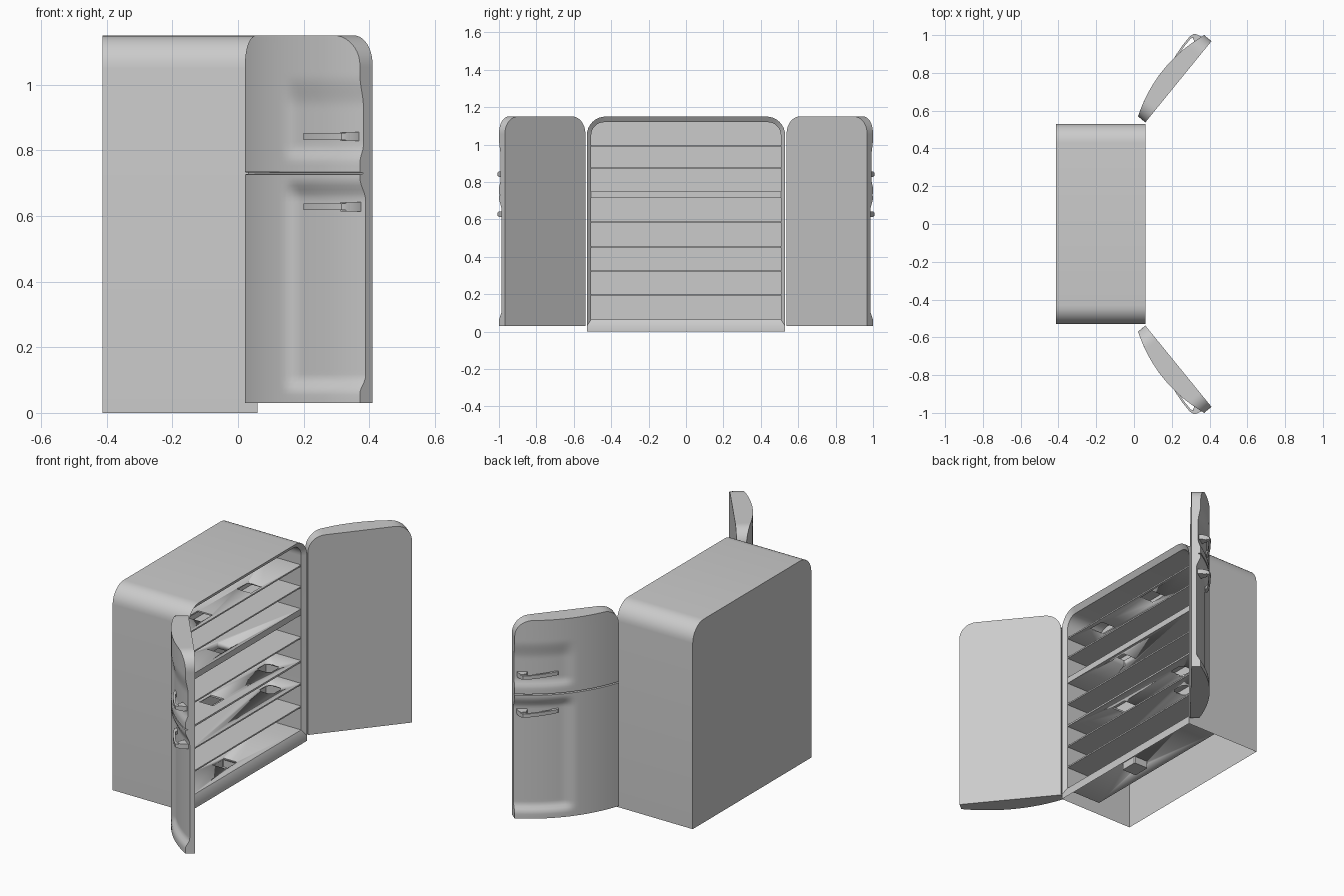
import bpy, bmesh, math
from mathutils import Vector

if "Cube" in bpy.data.objects:
    bpy.data.objects.remove(bpy.data.objects["Cube"])


def finish(bm, name, angle=35):
    bmesh.ops.remove_doubles(bm, verts=bm.verts, dist=1e-5)
    bmesh.ops.recalc_face_normals(bm, faces=bm.faces)
    me = bpy.data.meshes.new(name)
    bm.to_mesh(me)
    bm.free()
    ob = bpy.data.objects.new(name, me)
    bpy.context.collection.objects.link(ob)
    bpy.ops.object.select_all(action='DESELECT')
    ob.select_set(True)
    bpy.context.view_layer.objects.active = ob
    bpy.ops.object.shade_smooth_by_angle(angle=math.radians(angle))
    return ob


def prism(name, pts, lo, hi, place):
    """Extrude a closed 2D outline; place(a, b, h) maps it into space."""
    bm = bmesh.new()
    bot = [bm.verts.new(place(a, b, lo)) for a, b in pts]
    top = [bm.verts.new(place(a, b, hi)) for a, b in pts]
    bm.faces.new(bot)
    bm.faces.new(top)
    n = len(pts)
    for i in range(n):
        j = (i + 1) % n
        bm.faces.new((bot[i], bot[j], top[j], top[i]))
    return finish(bm, name)


def arch(x, w, z0, z1, r, n=8):
    """Outline with rounded top corners, first and last points at the bottom."""
    arc = [(w - r + r * math.cos(a), z1 - r + r * math.sin(a))
           for a in (i * math.pi / 2 / n for i in range(n + 1))]
    half = [(w, z0)] + arc
    return [Vector((x, y, z)) for y, z in half] + \
           [Vector((x, -y, z)) for y, z in reversed(half)]


# Cabinet: hollow outer shell, sloped opening rim and inner liner
W, H, X0, X1, XB = 0.53, 1.15, -0.413, 0.06, -0.18
bm = bmesh.new()
loops = [[bm.verts.new(p) for p in arch(*a)] for a in (
    (X0, W, 0, H, 0.1), (X1, W, 0, H, 0.1), (X1 - 0.02, 0.507, 0.065, 1.12, 0.07),
    (XB, 0.507, 0.065, 1.12, 0.07))]
for a, b in zip(loops, loops[1:]):
    for i in range(len(a) - 1):
        bm.faces.new((a[i], a[i + 1], b[i + 1], b[i]))
bm.faces.new(loops[0])
bm.faces.new(loops[3])
toe = [bm.verts.new((X1, s * W, 0.03)) for s in (1, -1)]
bm.faces.new((loops[1][0], loops[1][-1], toe[1], toe[0]))
bm.faces.new((toe[0], toe[1], loops[2][-1], loops[2][0]))
cabinet = finish(bm, "cabinet_shell")


# Shelves and floor, each with small chamfered openings
def chamfered(cx, cy, hx, hy, c):
    return [(cx + sx * x, cy + sy * y) for sx, sy, x, y in (
        (-1, -1, hx - c, hy), (1, -1, hx - c, hy), (1, -1, hx, hy - c), (1, 1, hx, hy - c),
        (1, 1, hx - c, hy), (-1, 1, hx - c, hy), (-1, 1, hx, hy - c), (-1, -1, hx, hy - c))]


def flat(a, b, h):
    return Vector((a, b, h))


def shelf(name, z0, z1, holes):
    ob = prism(name, [(XB, -0.507), (0.04, -0.507), (0.04, 0.507), (XB, 0.507)], z0, z1, flat)
    for i, (x, y, c) in enumerate(holes):
        cut = prism(name + "_cutter_%d" % i, chamfered(x, y, 0.045, 0.05, c),
                    z0 - 0.02, z1 + 0.02, flat)
        cut.hide_render = True
        cut.hide_set(True)
        m = ob.modifiers.new("opening", 'BOOLEAN')
        m.object = cut
        m.solver = 'EXACT'


shelf("liner_floor", 0.055, 0.065, [(-0.05, -0.05, 0.004)])
for k, (z0, z1, holes) in enumerate((
        (0.192, 0.2, []),
        (0.32, 0.328, [(-0.05, 0.36, 0.02)]),
        (0.447, 0.457, [(-0.05, 0.34, 0.02), (-0.06, -0.15, 0.004)]),
        (0.582, 0.59, []),
        (0.715, 0.75, [(-0.03, -0.12, 0.004)]),
        (0.869, 0.877, []),
        (0.99, 0.998, [(-0.02, 0.13, 0.004), (-0.03, -0.3, 0.004)]))):
    shelf("shelf_%d" % (k + 1), z0, z1, holes)

# Drain cup under the floor opening
bm = bmesh.new()
ring = [[bm.verts.new((x, y, z)) for x, y in chamfered(-0.05, -0.05, 0.045, 0.05, 0.004)]
        for z in (0.055, 0.015)]
for i in range(8):
    j = (i + 1) % 8
    bm.faces.new((ring[0][i], ring[0][j], ring[1][j], ring[1][i]))
bm.faces.new(ring[1])
finish(bm, "drain_cup")

# Doors: bowed outer face with two shallow recesses and a dividing groove
L, ZB, ZS, R = 0.555, 0.03, 0.73, 0.09
U, N = (0.631, 0.775), (-0.775, 0.631)


def step(a, b, t):
    t = min(1, max(0, (t - a) / (b - a)))
    return t * t * (3 - 2 * t)


def thickness(u, z):
    t = u / L
    bow = 0.05 + 0.052 * 4 * t * (1 - t)
    upper = 0.014 * step(0.765, 0.815, z) * (1 - step(0.93, 1.03, z))
    lower = 0.022 * step(0.06, 0.11, z) * (1 - step(0.65, 0.715, z))
    groove = 0.012 if abs(z - ZS) < 0.003 else 0
    return bow - (upper + lower) * step(0.24, 0.31, u) - groove


def door_place(s):
    return lambda u, n, z: Vector((X1 + U[0] * u + N[0] * n,
                                   s * (0.538 + U[1] * u + N[1] * n), z))


rows = [ZB + 0.0125 * i for i in range(56)] + [0.7265, 0.728, 0.732, 0.7335]
rows += [0.74 + 0.0125 * i for i in range(26)]
rows += [H - R + R * math.sin(i * math.pi / 20) for i in range(11)]
rows = sorted(z for z in rows if z <= H + 1e-6)
COLS = 32


def door(name, s):
    P = door_place(s)
    bm = bmesh.new()
    front, back = [], []
    for z in rows:
        d = max(0, z - (H - R))
        inset = R - math.sqrt(max(0, R * R - d * d))
        us = [inset + (L - 2 * inset) * i / COLS for i in range(COLS + 1)]
        front.append([bm.verts.new(P(u, thickness(u, z), z)) for u in us])
        back.append([bm.verts.new(P(u, 0, z)) for u in us])
    for g in (front, back):
        for a, b in zip(g, g[1:]):
            for i in range(COLS):
                bm.faces.new((a[i], a[i + 1], b[i + 1], b[i]))
    for r in (0, -1):
        for i in range(COLS):
            bm.faces.new((front[r][i], front[r][i + 1], back[r][i + 1], back[r][i]))
    for c in (0, -1):
        for i in range(len(rows) - 1):
            bm.faces.new((front[i][c], front[i + 1][c], back[i + 1][c], back[i][c]))
    finish(bm, name)


# Door handles: flat bar standing off the face, with a wider end bracket
bar = [(0.325, 0.07), (0.335, 0.092), (0.38, 0.1), (0.44, 0.105), (0.5, 0.105), (0.525, 0.098),
       (0.535, 0.08), (0.535, 0.035), (0.515, 0.035), (0.512, 0.085), (0.495, 0.094),
       (0.44, 0.094), (0.38, 0.089), (0.35, 0.07)]
bracket = [(0.49, 0.04), (0.49, 0.06), (0.505, 0.085), (0.53, 0.085), (0.54, 0.06), (0.54, 0.03)]
for side, s in (("left", -1), ("right", 1)):
    door("door_" + side, s)
    for part, z in (("upper", 0.842), ("lower", 0.628)):
        prism("handle_%s_%s" % (part, side), bar, z - 0.01, z + 0.01, door_place(s))
        prism("handle_bracket_%s_%s" % (part, side), bracket, z - 0.014, z + 0.014, door_place(s))
